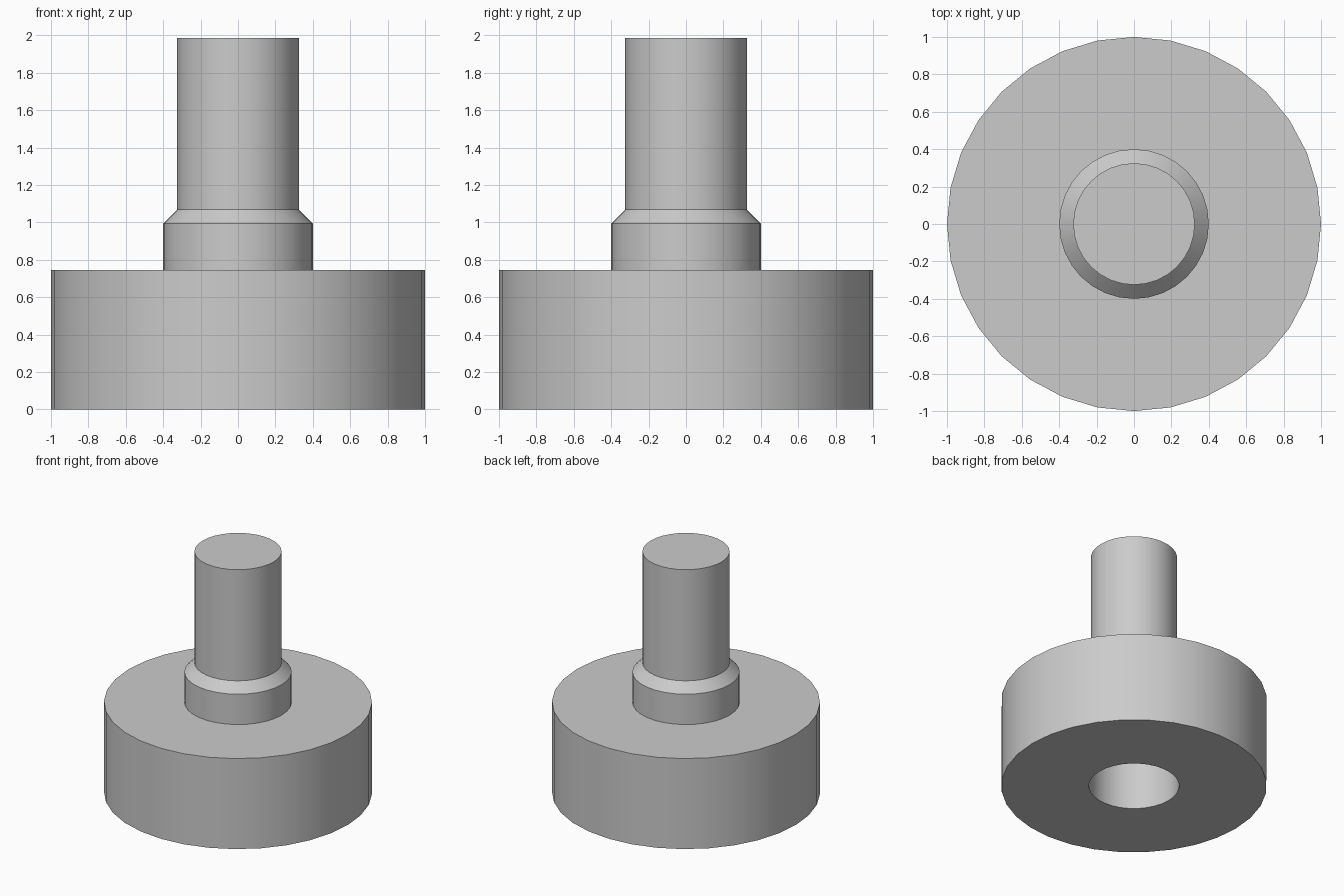
import bpy
import math

cube = bpy.data.objects.get("Cube")
if cube:
    bpy.data.objects.remove(cube, do_unlink=True)

SIDES = 32

grey = bpy.data.materials.new("plain_grey")
grey.use_nodes = True
colour = (0.6, 0.6, 0.6, 1)
grey.diffuse_color = colour
grey.node_tree.nodes["Principled BSDF"].inputs["Base Color"].default_value = colour


def lathe(name, profile):
    """Turn a (radius, height) profile about z; a zero radius closes the end."""
    verts, rings, faces = [], [], []
    for r, z in profile:
        ring = []
        for i in range(SIDES):
            a = math.tau * i / SIDES
            ring.append(len(verts))
            verts.append((r * math.cos(a), r * math.sin(a), z))
        rings.append(ring)
    for low, high in zip(rings, rings[1:]):
        for i in range(SIDES):
            j = (i + 1) % SIDES
            faces.append((low[i], low[j], high[j], high[i]))
    # Flat caps on the socket roof and the peg top
    faces.append(rings[0][::-1])
    faces.append(rings[-1])
    mesh = bpy.data.meshes.new(name)
    mesh.from_pydata(verts, [], faces)
    mesh.materials.append(grey)
    obj = bpy.data.objects.new(name, mesh)
    bpy.context.collection.objects.link(obj)
    bpy.ops.object.select_all(action='DESELECT')
    obj.select_set(True)
    bpy.context.view_layer.objects.active = obj
    bpy.ops.object.shade_smooth_by_angle(angle=math.radians(30))
    return obj


# One turned solid: blind socket, wide base, chamfered collar, peg
lathe("stacking_peg", [
    (0.34, 0.95), (0.34, 0),         # socket
    (1.0, 0), (1.0, 0.745),          # base
    (0.4, 0.745), (0.4, 0.995),      # collar
    (0.325, 1.07), (0.325, 1.985),   # chamfer and peg
])
